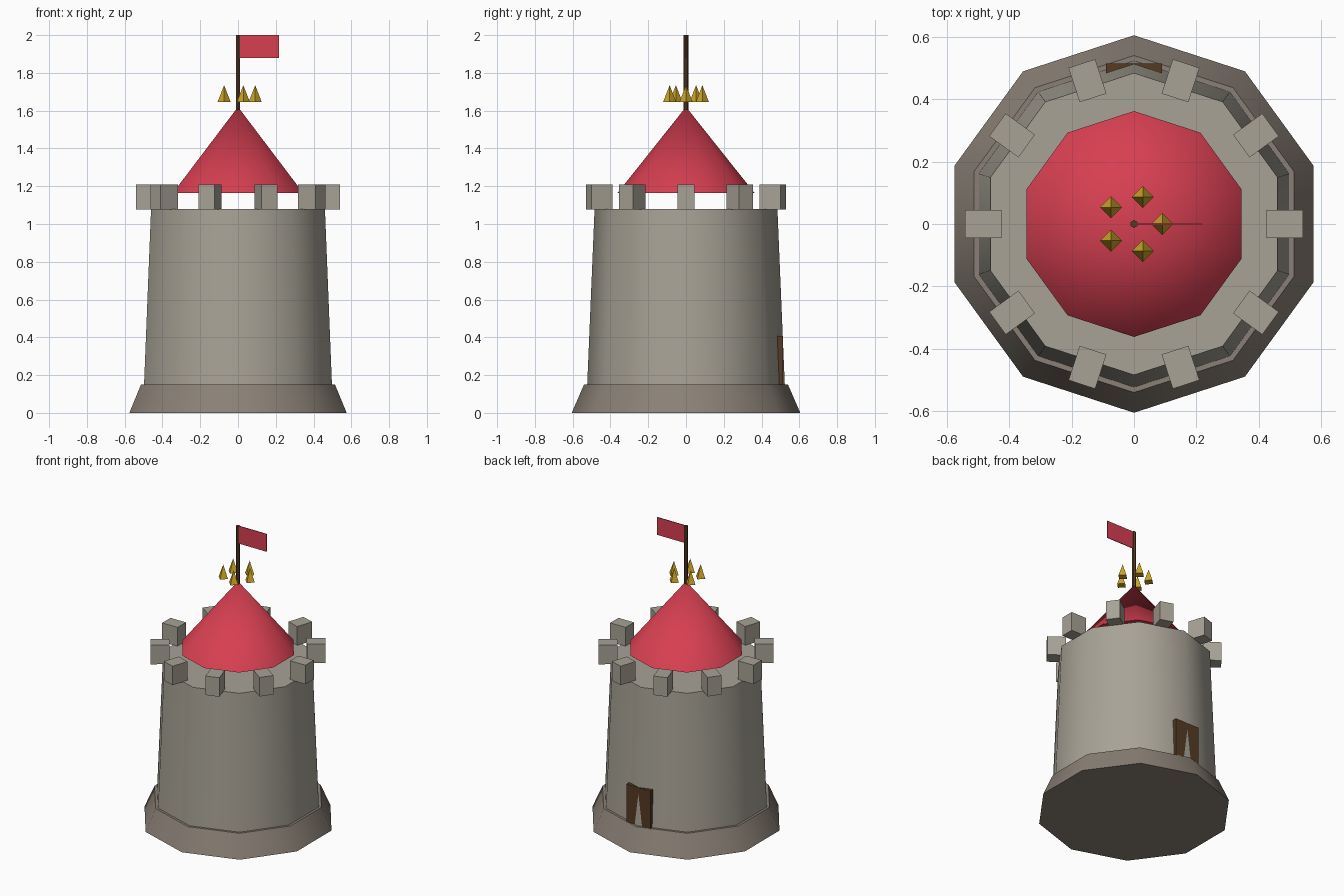
import bpy
import math

if "Cube" in bpy.data.objects:
    bpy.data.objects.remove(bpy.data.objects["Cube"])


def material(name, rgb):
    m = bpy.data.materials.new(name)
    m.diffuse_color = (*rgb, 1.0)
    m.use_nodes = True
    m.node_tree.nodes["Principled BSDF"].inputs["Base Color"].default_value = m.diffuse_color
    return m


STONE = material("light stone", (0.39, 0.365, 0.305))
DARK_STONE = material("dark stone", (0.255, 0.216, 0.18))
RED = material("roof red", (0.68, 0.05, 0.083))
GOLD = material("gold", (0.61, 0.38, 0.02))
WOOD = material("dark wood", (0.09, 0.043, 0.018))


def cone(name, mat, sides, r1, r2, z1, z2, x=0, y=0, turn=0, smooth=False):
    bpy.ops.mesh.primitive_cone_add(
        vertices=sides, radius1=r1, radius2=r2, depth=z2 - z1,
        location=(x, y, (z1 + z2) / 2), rotation=(0, 0, turn))
    ob = bpy.context.object
    ob.name = name
    ob.data.materials.append(mat)
    if smooth:
        bpy.ops.object.shade_smooth_by_angle(angle=math.radians(40))
    return ob


def box(name, mat, size, loc, turn=0):
    bpy.ops.mesh.primitive_cube_add(size=1, location=loc, rotation=(0, 0, turn))
    ob = bpy.context.object
    ob.name = name
    ob.scale = size
    ob.data.materials.append(mat)
    return ob


# Ten-sided base, tower and floating roof (a corner points along y)
cone("base", DARK_STONE, 10, 0.605, 0.54, 0.0, 0.15, smooth=True)
cone("tower", STONE, 10, 0.523, 0.484, 0.15, 1.08, smooth=True)
cone("roof", RED, 10, 0.362, 0.0, 1.165, 1.62, smooth=True)

# Ring of battlement blocks
for i in range(10):
    a = i * math.tau / 10
    box(f"battlement_{i + 1}", STONE, (0.116, 0.09, 0.13),
        (0.483 * math.cos(a), 0.483 * math.sin(a), 1.143), a)

# Crown of five floating gold spikes
for i in range(5):
    a = i * math.tau / 5
    cone(f"gold_spike_{i + 1}", GOLD, 4, 0.035, 0.0, 1.645, 1.735,
         0.091 * math.cos(a), 0.091 * math.sin(a))

# Flag and pole
cone("flag_pole", WOOD, 6, 0.0125, 0.0125, 1.6, 2.0)
box("flag", RED, (0.207, 0.005, 0.12), (0.1135, 0, 1.94))

# Door at the back, with the tower corner poking through it
box("door", WOOD, (0.18, 0.03, 0.265), (0, 0.499, 0.275))
